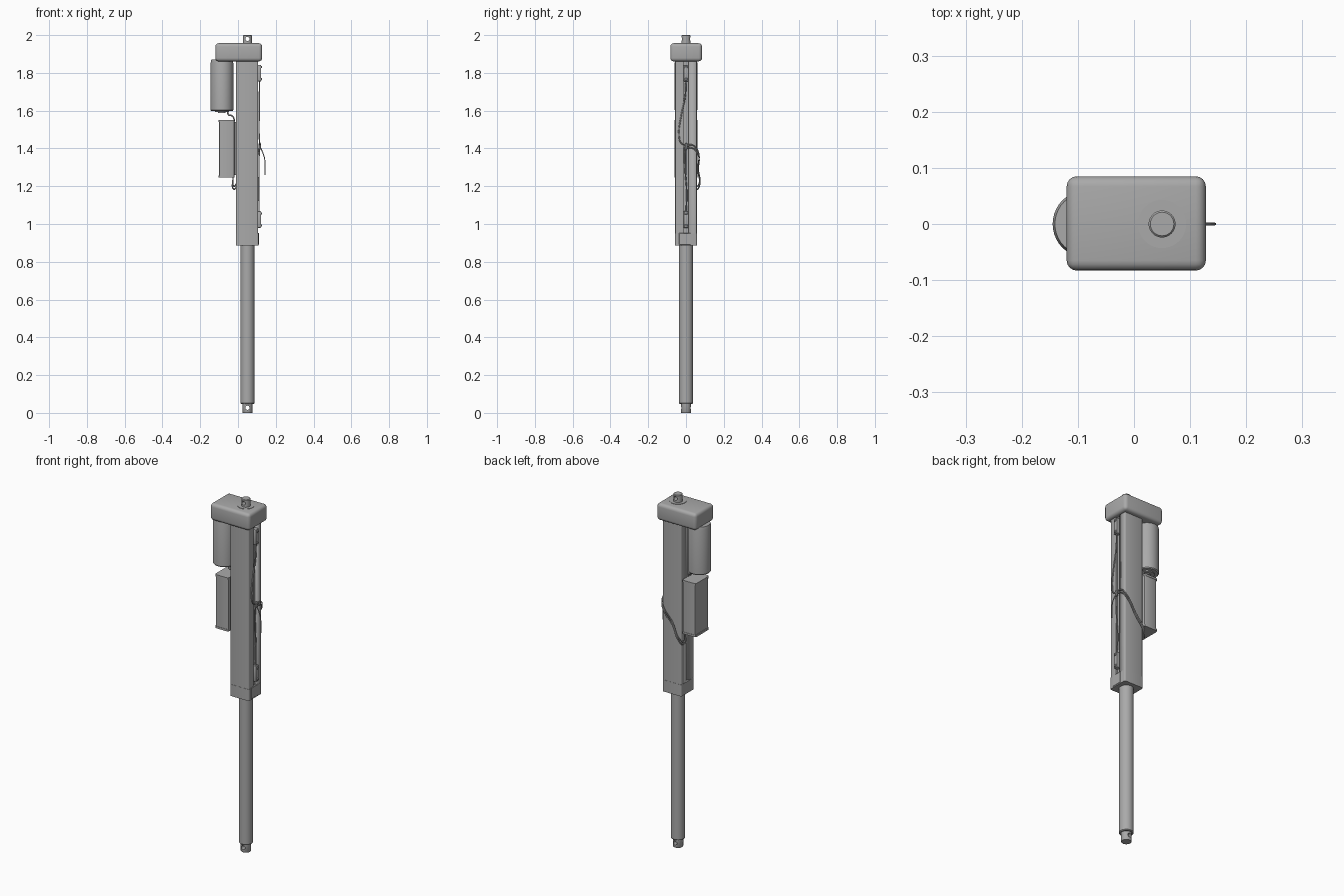
import bpy, bmesh, math
from mathutils import Vector

cube = bpy.data.objects.get("Cube")
if cube:
    bpy.data.objects.remove(cube, do_unlink=True)


def material(name, value):
    m = bpy.data.materials.new(name)
    m.use_nodes = True
    rgba = (value, value, value, 1)
    m.diffuse_color = rgba
    m.node_tree.nodes["Principled BSDF"].inputs["Base Color"].default_value = rgba
    return m


GREY = material("plain grey", 0.4)
ROD_X = 0.05


def finish(ob, smooth=True):
    ob.data.materials.append(GREY)
    if smooth:
        bpy.ops.object.select_all(action='DESELECT')
        ob.select_set(True)
        bpy.context.view_layer.objects.active = ob
        bpy.ops.object.shade_smooth_by_angle(angle=math.radians(35))
    return ob


def box(name, lo, hi, bevel=0.0, segments=3, vertical_only=False):
    """Box between two corners, with optional rounded edges."""
    lo, hi = Vector(lo), Vector(hi)
    bm = bmesh.new()
    bmesh.ops.create_cube(bm, size=1)
    for v in bm.verts:
        v.co = Vector(a * b for a, b in zip(v.co, hi - lo)) + (lo + hi) / 2
    if bevel:
        edges = [e for e in bm.edges if not vertical_only
                 or abs(e.verts[0].co.z - e.verts[1].co.z) > 0.001]
        bmesh.ops.bevel(bm, geom=edges, offset=bevel, segments=segments,
                        profile=0.5, affect='EDGES')
    me = bpy.data.meshes.new(name)
    bm.to_mesh(me)
    bm.free()
    ob = bpy.data.objects.new(name, me)
    bpy.context.collection.objects.link(ob)
    return finish(ob)


def turned(name, x, y, profile, sides=40):
    """Solid of revolution around a vertical axis from (radius, z) points."""
    bm = bmesh.new()
    rings = []
    for r, z in profile:
        rings.append([bm.verts.new((x + r * math.cos(2 * math.pi * i / sides),
                                    y + r * math.sin(2 * math.pi * i / sides), z))
                      for i in range(sides)])
    for a, b in zip(rings, rings[1:]):
        for i in range(sides):
            j = (i + 1) % sides
            bm.faces.new((a[i], a[j], b[j], b[i]))
    bm.faces.new(rings[0][::-1])
    bm.faces.new(rings[-1])
    me = bpy.data.meshes.new(name)
    bm.to_mesh(me)
    bm.free()
    ob = bpy.data.objects.new(name, me)
    bpy.context.collection.objects.link(ob)
    return finish(ob)


def cut(ob, cutter):
    mod = ob.modifiers.new("cut", 'BOOLEAN')
    mod.operation = 'DIFFERENCE'
    mod.solver = 'EXACT'
    mod.object = cutter
    cutter.hide_render = True
    cutter.hide_set(True)


def pin_hole(ob, z, radius):
    bpy.ops.mesh.primitive_cylinder_add(vertices=24, radius=radius, depth=0.2,
                                        location=(ROD_X, 0, z),
                                        rotation=(math.pi / 2, 0, 0))
    cutter = bpy.context.object
    cutter.name = ob.name + "_hole_cutter"
    cut(ob, cutter)


def wire(name, points, radius=0.0035):
    cu = bpy.data.curves.new(name, 'CURVE')
    cu.dimensions = '3D'
    cu.bevel_depth = radius
    cu.bevel_resolution = 2
    cu.resolution_u = 6
    cu.use_fill_caps = True
    sp = cu.splines.new('BEZIER')
    sp.bezier_points.add(len(points) - 1)
    for p, co in zip(sp.bezier_points, points):
        p.co = co
        p.handle_left_type = p.handle_right_type = 'AUTO'
    ob = bpy.data.objects.new(name, cu)
    bpy.context.collection.objects.link(ob)
    cu.materials.append(GREY)
    return ob


# Gearbox housing with rear mounting lug
box("gearbox", (-0.12, -0.083, 1.861), (0.128, 0.085, 1.957), 0.018, 4)
turned("rear_collar", ROD_X, 0, [(0.043, 1.95), (0.043, 1.959)])
rear = turned("rear_mount", ROD_X, 0, [(0.024, 1.94), (0.024, 1.997), (0.021, 2.0)])
pin_hole(rear, 1.98, 0.011)

# Square outer tube with a slot down each side
tube = box("outer_tube", (-0.01, -0.057, 0.95), (0.107, 0.057, 1.87), 0.007, 3, True)
for side, x in (("left", 0.107), ("right", -0.01)):
    cut(tube, box(side + "_slot_cutter", (x - 0.01, -0.013, 0.9), (x + 0.01, 0.013, 1.9)))

# End cap with a raised tab on the sensor side
box("end_cap", (-0.011, -0.058, 0.885), (0.108, 0.058, 0.951), 0.007, 3, True)
box("end_cap_tab", (0.1, -0.037, 0.89), (0.11, 0.025, 0.953), 0.002, 1)

# Extending rod and its front mount
turned("rod", ROD_X, 0, [(0.034, 0.048), (0.037, 0.052), (0.037, 0.89)])
front = turned("front_mount", ROD_X, 0, [(0.025, 0), (0.027, 0.003), (0.027, 0.06)])
pin_hole(front, 0.027, 0.011)

# Motor
turned("motor", -0.085, 0, [(0.02, 1.588), (0.02, 1.592), (0.038, 1.592),
                            (0.038, 1.598), (0.056, 1.598), (0.06, 1.603),
                            (0.06, 1.853), (0.056, 1.87)])

# Control box with slightly wider end plates
box("control_box", (-0.1, -0.06, 1.255), (-0.018, 0.06, 1.545), 0.01, 2, True)
for name, z in (("lower", 1.247), ("upper", 1.54)):
    box("control_box_" + name + "_plate", (-0.104, -0.062, z),
        (-0.018, 0.062, z + 0.011), 0.01, 2, True)
box("control_box_bracket", (-0.022, -0.03, 1.26), (-0.008, 0.03, 1.54))

# Limit sensors in the left slot
for name, z in (("upper", 1.755), ("lower", 0.98)):
    box(name + "_sensor", (0.097, -0.012, z), (0.122, 0.013, z + 0.088), 0.003, 2)
    for clip, dz in (("bottom", 0.006), ("top", 0.07)):
        box(f"{name}_sensor_{clip}_clip", (0.11, -0.007, z + dz),
            (0.127, 0.008, z + dz + 0.012), 0.002, 1)

# Sensor wires, gathered and wrapped round the back to the control box
wire("upper_sensor_wire", [(0.114, 0, 1.76), (0.113, -0.004, 1.68), (0.112, -0.026, 1.57),
                           (0.112, -0.037, 1.47), (0.115, -0.022, 1.425), (0.116, 0.01, 1.42)])
wire("lower_sensor_wire", [(0.112, 0, 1.06), (0.11, 0.004, 1.16), (0.111, -0.004, 1.28),
                           (0.113, -0.006, 1.38), (0.117, -0.002, 1.412), (0.117, 0.015, 1.415)])
for i, dz in enumerate((0.0, -0.016)):
    wire(f"wrapped_wire_{i + 1}", [(0.116, 0, 1.421 + dz), (0.116, 0.04, 1.415 + dz),
                                   (0.104, 0.064, 1.385 + dz), (0.04, 0.064, 1.295 + dz),
                                   (-0.008, 0.07, 1.215 + dz), (-0.022, 0.055, 1.2 + dz),
                                   (-0.026, 0.045, 1.255)])
box("wire_tie", (0.108, -0.006, 1.395), (0.122, 0.008, 1.428), 0.003, 1)
wire("loose_wire_end", [(0.116, 0, 1.41), (0.128, 0, 1.385), (0.141, 0, 1.345),
                        (0.143, 0, 1.26)], 0.0025)

# Motor leads into the control box
for i, y in enumerate((-0.008, 0.008)):
    wire(f"motor_lead_{i + 1}", [(-0.055, y, 1.598), (-0.05, y, 1.578), (-0.03, y, 1.572),
                                 (-0.021, y, 1.555), (-0.022, y, 1.535)], 0.004)
